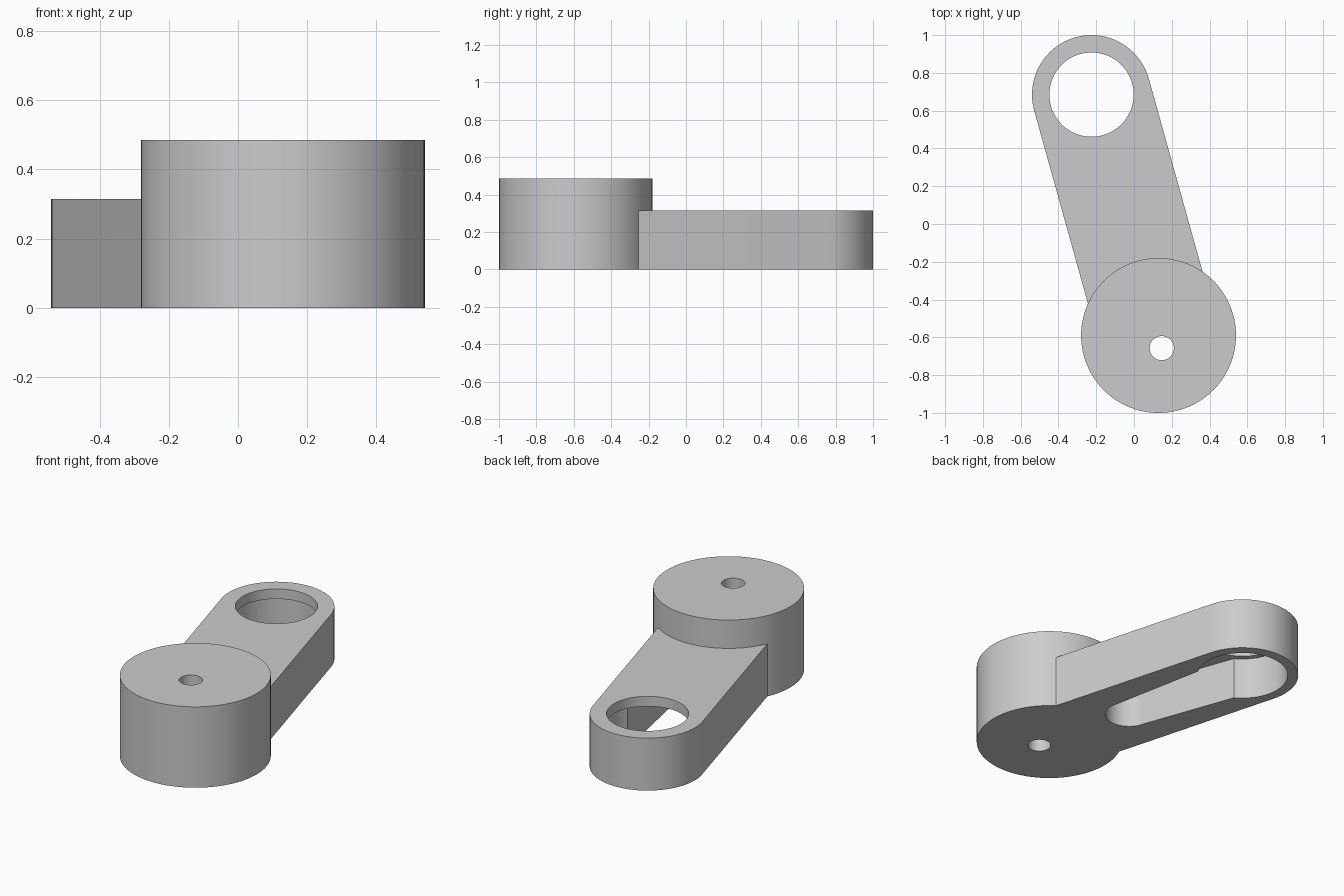
import bpy
from math import sin, cos, pi, asin, sqrt
from mathutils import Vector

cube = bpy.data.objects.get("Cube")
if cube:
    bpy.data.objects.remove(cube, do_unlink=True)

HUB = Vector((0.13, -0.59))
TIP = Vector((-0.225, 0.685))
AXIS = (HUB - TIP).normalized()          # from the arm tip towards the hub
SIDE = Vector((AXIS.y, -AXIS.x))
LENGTH = (HUB - TIP).length
HUB_R, HUB_H = 0.41, 0.485
ARM_R, ARM_H = 0.315, 0.315
POCKET_H = 0.255

grey = bpy.data.materials.new("plain grey")
grey.use_nodes = True
tone = (0.6, 0.6, 0.6, 1)
grey.diffuse_color = tone
grey.node_tree.nodes["Principled BSDF"].inputs["Base Color"].default_value = tone


def prism(name, outline, low, high):
    """Extrude a flat outline between two heights."""
    n = len(outline)
    verts = [(p.x, p.y, z) for z in (low, high) for p in outline]
    faces = [tuple(reversed(range(n))), tuple(range(n, 2 * n))]
    faces += [(i, (i + 1) % n, n + (i + 1) % n, n + i) for i in range(n)]
    mesh = bpy.data.meshes.new(name)
    mesh.from_pydata(verts, [], faces)
    mesh.materials.append(grey)
    obj = bpy.data.objects.new(name, mesh)
    bpy.context.collection.objects.link(obj)
    return obj


def arc(centre, radius, start, end, steps):
    """Points on an arc whose angles are measured from AXIS towards the left."""
    angles = [start + (end - start) * i / steps for i in range(steps + 1)]
    return [centre + radius * (cos(a) * AXIS - sin(a) * SIDE) for a in angles]


def circle(centre, radius, steps=96):
    return arc(centre, radius, 0, 2 * pi, steps)[:-1]


def combine(target, other, operation):
    mod = target.modifiers.new(operation.lower(), 'BOOLEAN')
    mod.operation = operation
    mod.solver = 'EXACT'
    mod.object = other
    bpy.context.view_layer.objects.active = target
    bpy.ops.object.modifier_apply(modifier=mod.name)
    bpy.data.objects.remove(other, do_unlink=True)


# Round hub with the straight, round-ended arm joined to it
crank = prism("crank_arm", circle(HUB, HUB_R), 0, HUB_H)
inner = TIP + AXIS * (LENGTH - 0.1)
arm_outline = arc(TIP, ARM_R, pi / 2, 3 * pi / 2, 48)
arm_outline += [inner + SIDE * ARM_R, inner - SIDE * ARM_R]
combine(crank, prism("arm", arm_outline, 0, ARM_H), 'UNION')

# Pocket in the underside: round well running into a tapered slot
well = circle(TIP, 0.255)
combine(crank, prism("well_cutter", well, -0.1, POCKET_H), 'DIFFERENCE')
end_r = 0.135
end = TIP + AXIS * 0.776
taper = asin(0.075)
slot = arc(end, end_r, -pi / 2 - taper, pi / 2 + taper, 32)
slot += [TIP + AXIS * 0.1 - SIDE * 0.186, TIP + AXIS * 0.1 + SIDE * 0.186]
combine(crank, prism("slot_cutter", slot, -0.1, POCKET_H), 'DIFFERENCE')

# Through holes: large one at the tip, small off-centre one in the hub
combine(crank, prism("tip_hole_cutter", circle(TIP, 0.223), -0.1, 1), 'DIFFERENCE')
pin = Vector((0.147, -0.657))
combine(crank, prism("pin_hole_cutter", circle(pin, 0.064, 48), -0.1, 1), 'DIFFERENCE')

bpy.ops.object.select_all(action='DESELECT')
crank.select_set(True)
bpy.context.view_layer.objects.active = crank
bpy.ops.object.shade_smooth_by_angle(angle=pi / 6)
